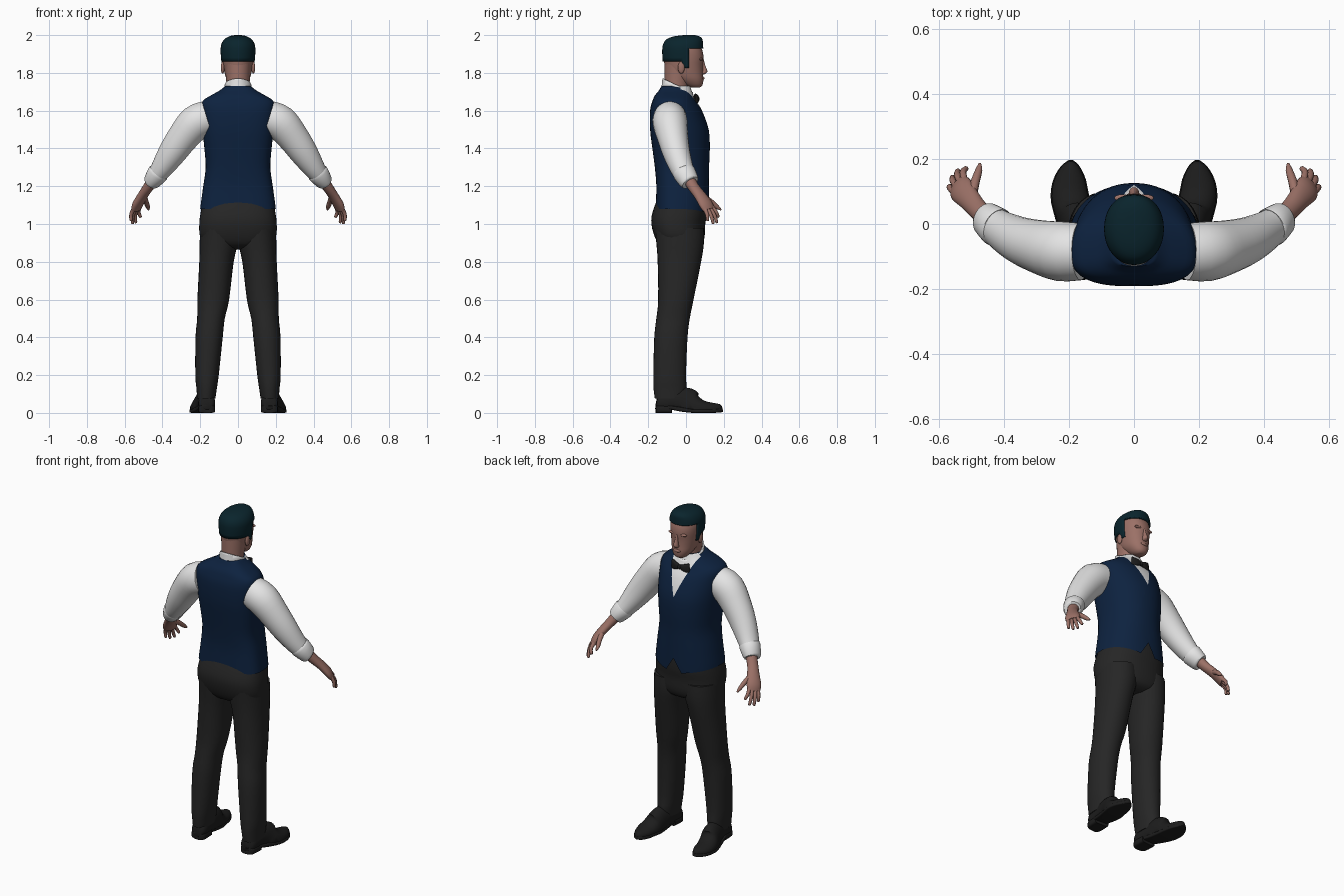
import bpy, bmesh, math
from mathutils import Vector

cube = bpy.data.objects.get("Cube")
if cube:
    bpy.data.objects.remove(cube, do_unlink=True)


def material(name, r, g, b):
    m = bpy.data.materials.new(name)
    m.use_nodes = True
    m.diffuse_color = (r, g, b, 1)
    bsdf = m.node_tree.nodes["Principled BSDF"]
    bsdf.inputs["Base Color"].default_value = (r, g, b, 1)
    bsdf.inputs["Roughness"].default_value = 0.8
    return m


NAVY = material("navy cloth", .004, .016, .05)
WHITE = material("white cotton", .78, .78, .78)
BLACK = material("charcoal cloth", .019, .019, .019)
LEATHER = material("black leather", .012, .012, .012)
SKIN = material("skin", .33, .165, .135)
HAIR = material("dark hair", .003, .018, .026)


def smooth_rows(rows, sub=3):
    """Catmull-Rom interpolation of rows of numbers."""
    out = []
    for i in range(len(rows) - 1):
        p = [rows[max(0, min(len(rows) - 1, i + k))] for k in (-1, 0, 1, 2)]
        for s in range(sub):
            t = s / sub
            out.append([b + .5 * t * (c - a + t * (2*a - 5*b + 4*c - d + t * (3*(b - c) + d - a)))
                        for a, b, c, d in zip(*p)])
    return out + [list(rows[-1])]


def power(v, p):
    return math.copysign(abs(v) ** (2 / p), v)


def skin_rings(name, rings, mats, mirror=False, edit=None, thick=0):
    """Bridge rings of points, cap the ends, shade smooth."""
    bm = bmesh.new()
    rows = [[bm.verts.new(p) for p in ring] for ring in rings]
    n = len(rows[0])
    for a, b in zip(rows, rows[1:]):
        for i in range(n):
            j = (i + 1) % n
            bm.faces.new((a[i], a[j], b[j], b[i]))
    bm.faces.new(rows[0][::-1])
    bm.faces.new(rows[-1])
    bmesh.ops.recalc_face_normals(bm, faces=bm.faces)
    if edit:
        edit(bm)
    me = bpy.data.meshes.new(name)
    bm.to_mesh(me)
    bm.free()
    ob = bpy.data.objects.new(name, me)
    bpy.context.collection.objects.link(ob)
    for m in mats:
        me.materials.append(m)
    bpy.ops.object.select_all(action='DESELECT')
    ob.select_set(True)
    bpy.context.view_layer.objects.active = ob
    bpy.ops.object.shade_smooth_by_angle(angle=math.radians(50))
    if thick:
        mod = ob.modifiers.new("thickness", 'SOLIDIFY')
        mod.thickness, mod.offset = thick, -1
    if mirror:
        ob.modifiers.new("mirror", 'MIRROR')
    return ob


def loft(name, rows, mats, cx=0, mid=.5, front=2, back=2, n=40, **kw):
    """Stacked rings; a row is height, centre x, half width, back y, front y."""
    rings = []
    for z, x, rx, y0, y1 in smooth_rows(rows):
        yc, ring = y0 + mid * (y1 - y0), []
        for i in range(n):
            c, s = math.cos(math.tau * i / n), math.sin(math.tau * i / n)
            p, depth = (front, y1 - yc) if s > 0 else (back, yc - y0)
            ring.append((x + rx * power(c, p), yc + depth * power(s, p), z))
        rings.append(ring)
    return skin_rings(name, rings, mats, **kw)


def tube(name, rows, mat, wide=(0, 1, 0), p=2, n=20, floor=None, sub=3, mirror=True):
    """Oval tube; a row is x, y, z, radius along wide, radius across."""
    rows = smooth_rows(rows, sub)
    pts = [Vector(r[:3]) for r in rows]
    rings = []
    for i, r in enumerate(rows):
        t = (pts[min(i + 1, len(pts) - 1)] - pts[max(i - 1, 0)]).normalized()
        a = Vector(wide)
        a = (a - t * a.dot(t)).normalized()
        b = t.cross(a)
        ring = []
        for k in range(n):
            w = math.tau * (k + .5) / n
            v = pts[i] + a * r[3] * power(math.cos(w), p) + b * r[4] * power(math.sin(w), p)
            if floor is not None:
                v.z = max(v.z, floor)
            ring.append(v)
        rings.append(ring)
    return skin_rings(name, rings, [mat], mirror=mirror)


def cut(bm, point, normal):
    geom = bm.verts[:] + bm.edges[:] + bm.faces[:]
    bmesh.ops.bisect_plane(bm, geom=geom, dist=1e-5, plane_co=point, plane_no=normal)


def remove(bm, rule):
    doomed = [f for f in bm.faces if rule(*f.calc_center_median())]
    bmesh.ops.delete(bm, geom=doomed, context='FACES')


def blob(name, loc, size, mat, mirror=False):
    """Small ellipsoid."""
    x, y, z = loc
    rows = []
    for k in range(7):
        a = math.pi * (k + .15) / 6.3 - math.pi / 2
        c = math.cos(a)
        rows.append((z + size[2] * math.sin(a), x, size[0] * c, y - size[1] * c, y + size[1] * c))
    return loft(name, rows, [mat], n=16, mirror=mirror)


# Waistcoat with a V neck showing the shirt and a notched front hem
def tailor(bm):
    for s in (-1, 1):
        cut(bm, (0, 0, 1.5), (s, 0, -.38))
        cut(bm, (0, 0, 1.13), (s * 1.6, 0, 1))
        cut(bm, (0, 0, 1.04), (-s * .2, 0, 1))
    cut(bm, (0, 0, 1.08), (0, 0, 1))
    remove(bm, lambda x, y, z: z < 1.08 if y < 0 else
           z < 1.04 + .2 * abs(x) or z < 1.13 - 1.6 * abs(x))
    for f in bm.faces:
        x, y, z = f.calc_center_median()
        f.material_index = int(y > -.03 and abs(x) < .38 * (z - 1.5))


loft("waistcoat", [(1.03, 0, .198, -.155, .12), (1.08, 0, .2, -.16, .122), (1.2, 0, .184, -.157, .122),
                   (1.3, 0, .171, -.165, .122), (1.4, 0, .178, -.178, .126), (1.5, 0, .188, -.19, .12),
                   (1.6, 0, .194, -.19, .085), (1.65, 0, .188, -.178, .055), (1.68, 0, .145, -.165, .04),
                   (1.705, 0, .1, -.145, .03), (1.73, 0, .068, -.13, .022)],
     [NAVY, WHITE], mid=.38, front=2.2, back=2.8, n=56, edit=tailor)

# Trousers
loft("trouser_seat", [(.865, 0, .1, -.08, .04), (.885, 0, .16, -.135, .08), (.93, 0, .2, -.165, .098),
                      (1, 0, .205, -.183, .102), (1.06, 0, .198, -.178, .112), (1.15, 0, .18, -.145, .113)],
     [BLACK], mid=.45, front=2.3, back=2.5)
loft("trouser_legs", [(.075, .168, .048, -.165, -.005), (.13, .166, .054, -.172, .004), (.2, .164, .062, -.173, 0),
                      (.4, .153, .072, -.168, .008), (.5, .143, .073, -.157, .02), (.6, .131, .084, -.147, .04),
                      (.8, .114, .091, -.15, .08), (.9, .102, .101, -.157, .095), (.98, .1, .1, -.165, .095)],
     [BLACK], front=2.1, back=2.2, n=28, mirror=True)

# Shoes: upper, sole and heel
UP = (1, 0, 0)
tube("shoe_uppers", [(.165, -.158, .05, .025, .03), (.165, -.14, .05, .044, .05), (.17, -.06, .06, .046, .07),
                     (.178, 0, .05, .05, .085), (.188, .04, .03, .056, .074), (.198, .09, .025, .056, .042),
                     (.197, .14, .022, .046, .032), (.195, .178, .02, .025, .026), (.195, .192, .02, .008, .012)],
     LEATHER, wide=UP, floor=.018)
tube("shoe_soles", [(.17, -.09, .03, .042, .01), (.18, -.02, .018, .05, .012), (.189, .04, .01, .058, .01),
                    (.198, .09, .01, .059, .01), (.197, .14, .01, .049, .01),
                    (.195, .178, .012, .028, .01), (.195, .195, .014, .008, .008)],
     LEATHER, wide=UP, p=6)
tube("shoe_heels", [(.165, -.16, .02, .025, .02), (.165, -.145, .02, .044, .02), (.168, -.075, .02, .045, .02)],
     LEATHER, wide=UP, p=5)

# Sleeves with rolled cuffs
tube("sleeves", [(.165, -.085, 1.56, .088, .092), (.225, -.084, 1.535, .092, .094), (.29, -.07, 1.46, .082, .084),
                 (.35, -.05, 1.375, .072, .074), (.41, -.018, 1.285, .06, .056), (.458, .018, 1.222, .048, .04)],
     WHITE, n=28)
tube("cuffs", [(.418, -.012, 1.276, .058, .05), (.424, -.008, 1.268, .061, .057), (.455, .016, 1.226, .053, .046),
               (.461, .021, 1.218, .046, .038)], WHITE, n=28, sub=2)

# Hands
PALM = (-.55, .75, .1)
tube("hands", [(.43, 0, 1.26, .036, .034), (.475, .04, 1.195, .031, .027), (.505, .075, 1.15, .035, .024),
               (.53, .105, 1.105, .042, .022), (.54, .12, 1.075, .036, .016)], SKIN, wide=PALM)
FINGERS = {"index": (.026, (.515, .172, 1.035)), "middle": (.009, (.541, .165, 1.005)),
           "ring": (-.009, (.558, .145, 1.0)), "little": (-.026, (.566, .115, 1.015))}
for label, (shift, tip) in FINGERS.items():
    base = Vector((.535, .115, 1.09)) + Vector(PALM) * shift
    tip = Vector(tip)
    knee = base.lerp(tip, .5) + Vector((.008, .006, 0))
    end = tip.lerp(knee, .12)
    tube(label + "_fingers", [(*base, .011, .012), (*knee, .01, .01), (*end, .008, .008), (*tip, .003, .003)],
         SKIN, wide=PALM, n=10)
tube("thumbs", [(.5, .08, 1.15, .016, .016), (.488, .13, 1.12, .014, .014), (.477, .165, 1.09, .011, .011),
                (.474, .186, 1.075, .004, .004)], SKIN, n=10)

# Neck, head and face
loft("neck", [(1.62, 0, .06, -.11, .012), (1.72, 0, .06, -.112, .012), (1.8, 0, .066, -.113, .03),
              (1.86, 0, .07, -.113, .03)], [SKIN])
loft("head", [(1.722, 0, .022, .03, .072), (1.735, 0, .04, -.01, .087), (1.765, 0, .06, -.06, .092),
              (1.8, 0, .071, -.1, .09), (1.84, 0, .078, -.113, .09), (1.88, 0, .082, -.117, .093),
              (1.92, 0, .082, -.115, .086), (1.96, 0, .07, -.095, .065), (1.985, 0, .04, -.06, .03)],
     [SKIN], front=2.2)
loft("nose", [(1.792, 0, .01, .08, .097), (1.8, 0, .016, .078, .109), (1.812, 0, .014, .078, .113),
              (1.84, 0, .009, .078, .102), (1.87, 0, .008, .078, .094)], [SKIN], n=16)
blob("lips", (0, .086, 1.772), (.024, .012, .01), SKIN)
blob("brows", (.035, .08, 1.872), (.026, .011, .008), SKIN, mirror=True)
blob("ears", (.081, -.025, 1.828), (.01, .018, .032), SKIN, mirror=True)


# Hair shell trimmed around the face, with sideburns
def trim(bm):
    for z in (1.825, 1.86, 1.93):
        cut(bm, (0, 0, z), (0, 0, 1))
    for y in (-.02, .015):
        cut(bm, (0, y, 0), (0, 1, 0))
    remove(bm, lambda x, y, z: z < 1.825 or (y > .015 and z < 1.93) or (y < -.02 and z < 1.86))


loft("hair", [(1.8, 0, .078, -.115, .09), (1.86, 0, .088, -.123, .095), (1.92, 0, .092, -.126, .092),
              (1.955, 0, .087, -.12, .09), (1.98, 0, .07, -.1, .086), (1.994, 0, .045, -.06, .07),
              (2, 0, .018, -.01, .045)], [HAIR], front=2.2, edit=trim, thick=.014)


# Collar sloping down to the front
def slope(bm):
    cut(bm, (0, -.12, 1.768), (0, .45, 1))
    remove(bm, lambda x, y, z: z > 1.768 - .45 * (y + .12))


loft("shirt_collar", [(1.64, 0, .085, -.13, .045), (1.7, 0, .078, -.132, .036), (1.74, 0, .07, -.128, .026),
                      (1.8, 0, .066, -.122, .024)], [WHITE], edit=slope, thick=.008)

# Bow tie
tube("bow_tie_wings", [(0, .058, 1.662, .01, .008), (.025, .058, 1.662, .02, .011), (.052, .05, 1.662, .028, .01),
                       (.056, .048, 1.662, .025, .006)], LEATHER, wide=(0, 0, 1), p=3, n=16)
blob("bow_tie_knot", (0, .06, 1.662), (.012, .012, .014), LEATHER)
